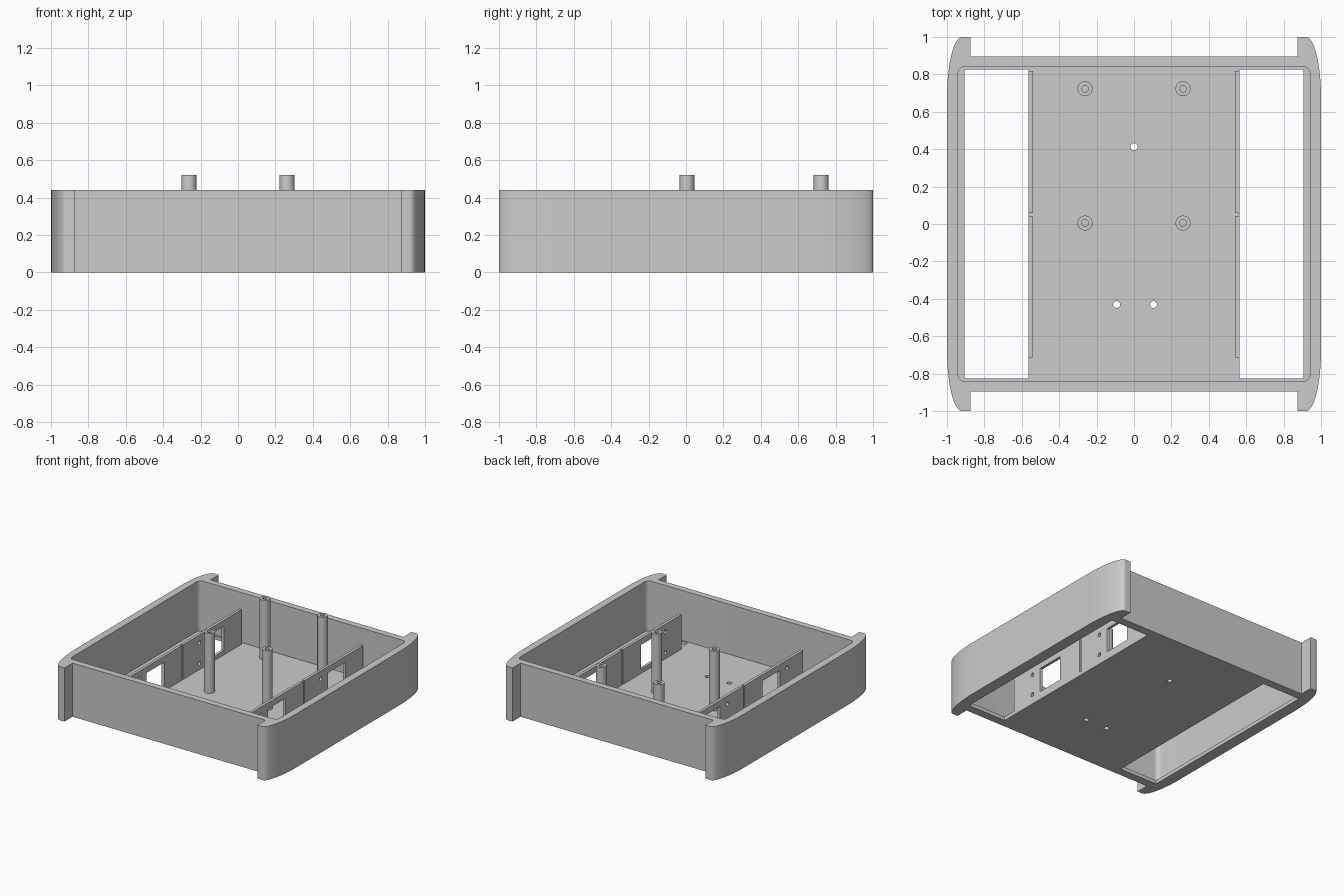
import bpy
import bmesh
from math import sin, cos, pi, radians
from mathutils import Matrix

if "Cube" in bpy.data.objects:
    bpy.data.objects.remove(bpy.data.objects["Cube"], do_unlink=True)

GREY = (0.6, 0.6, 0.6, 1.0)
grey = bpy.data.materials.new("plain_grey")
grey.use_nodes = True
grey.diffuse_color = GREY
bsdf = next(n for n in grey.node_tree.nodes if n.type == 'BSDF_PRINCIPLED')
bsdf.inputs["Base Color"].default_value = GREY

HEIGHT, FLOOR = 0.44, 0.03
INNER_X, INNER_Y = 0.94, 0.842
UPRIGHT = Matrix(((0, 0, 1, 0), (1, 0, 0, 0), (0, 1, 0, 0), (0, 0, 0, 1)))


def arc(cx, cy, rx, ry, start, end, steps):
    span = [start + (end - start) * i / steps for i in range(steps + 1)]
    return [(cx + rx * cos(a), cy + ry * sin(a)) for a in span]


def circle(cx, cy, r):
    return arc(cx, cy, r, r, 0, 2 * pi, 32)[:-1]


def rect(x0, y0, x1, y1):
    return [(x0, y0), (x1, y0), (x1, y1), (x0, y1)]


def rounded_rect(hx, hy, r):
    corners = [(1, 1), (-1, 1), (-1, -1), (1, -1)]
    return [p for i, (sx, sy) in enumerate(corners)
            for p in arc(sx * (hx - r), sy * (hy - r), r, r,
                         i * pi / 2, (i + 1) * pi / 2, 6)]


def slab(name, loops, low, high, matrix=Matrix()):
    """Extrude an outline with holes from low to high along its normal."""
    curve = bpy.data.curves.new(name, 'CURVE')
    curve.dimensions = '2D'
    curve.fill_mode = 'BOTH'
    curve.extrude = (high - low) / 2
    for loop in loops:
        spline = curve.splines.new('POLY')
        spline.points.add(len(loop) - 1)
        for point, (x, y) in zip(spline.points, loop):
            point.co = (x, y, 0, 1)
        spline.use_cyclic_u = True
    temp = bpy.data.objects.new(name + "_profile", curve)
    mesh = bpy.data.meshes.new_from_object(temp)
    bpy.data.objects.remove(temp)
    bpy.data.curves.remove(curve)

    bm = bmesh.new()
    bm.from_mesh(mesh)
    bmesh.ops.remove_doubles(bm, verts=bm.verts, dist=0.0001)
    bmesh.ops.transform(bm, verts=bm.verts,
                        matrix=matrix @ Matrix.Translation((0, 0, (low + high) / 2)))
    bmesh.ops.recalc_face_normals(bm, faces=bm.faces)
    bm.to_mesh(mesh)
    bm.free()
    mesh.name = name
    mesh.materials.clear()
    mesh.materials.append(grey)
    obj = bpy.data.objects.new(name, mesh)
    bpy.context.collection.objects.link(obj)
    bpy.ops.object.select_all(action='DESELECT')
    obj.select_set(True)
    bpy.context.view_layer.objects.active = obj
    bpy.ops.object.shade_smooth_by_angle(angle=radians(30))
    return obj


# Outer wall: swept corners that run past the recessed front and back
quarter = arc(0.92, 0.67, 0.08, 0.33, 0, pi / 2, 20) + [(0.875, 1.0), (0.875, 0.895)]
half = [(x, -y) for x, y in reversed(quarter)] + quarter
outline = half + [(-x, -y) for x, y in half]
inner = rounded_rect(INNER_X, INNER_Y, 0.035)
slab("outer_wall", [outline, inner], 0, HEIGHT)

# Floor with wheel openings and three cable holes
openings = [rect(0.563, -0.826, 0.907, 0.826), rect(-0.907, -0.826, -0.563, 0.826)]
cable_holes = [circle(x, y, 0.019) for x, y in ((0, 0.413), (-0.093, -0.43), (0.104, -0.43))]
slab("floor", [inner] + openings + cable_holes, 0, FLOOR)

# Motor plates: two per side, each with a window and a pair of screw holes
for side, x0, x1 in (("left", 0.54, 0.563), ("right", -0.563, -0.54)):
    for place, y in (("front", -0.715), ("back", 0.06)):
        loops = [rect(y, FLOOR, y + 0.758, 0.315),
                 rect(y + 0.3, 0.065, y + 0.53, 0.265),
                 circle(y + 0.21, 0.08, 0.016),
                 circle(y + 0.21, 0.25, 0.016)]
        slab(f"{place}_{side}_motor_plate", loops, x0, x1, UPRIGHT)

# Hollow standoff posts
for side, x in (("left", 0.262), ("right", -0.262)):
    for place, y in (("middle", 0.005), ("back", 0.723)):
        slab(f"{place}_{side}_post", [circle(x, y, 0.04), circle(x, y, 0.018)], FLOOR, 0.52)
